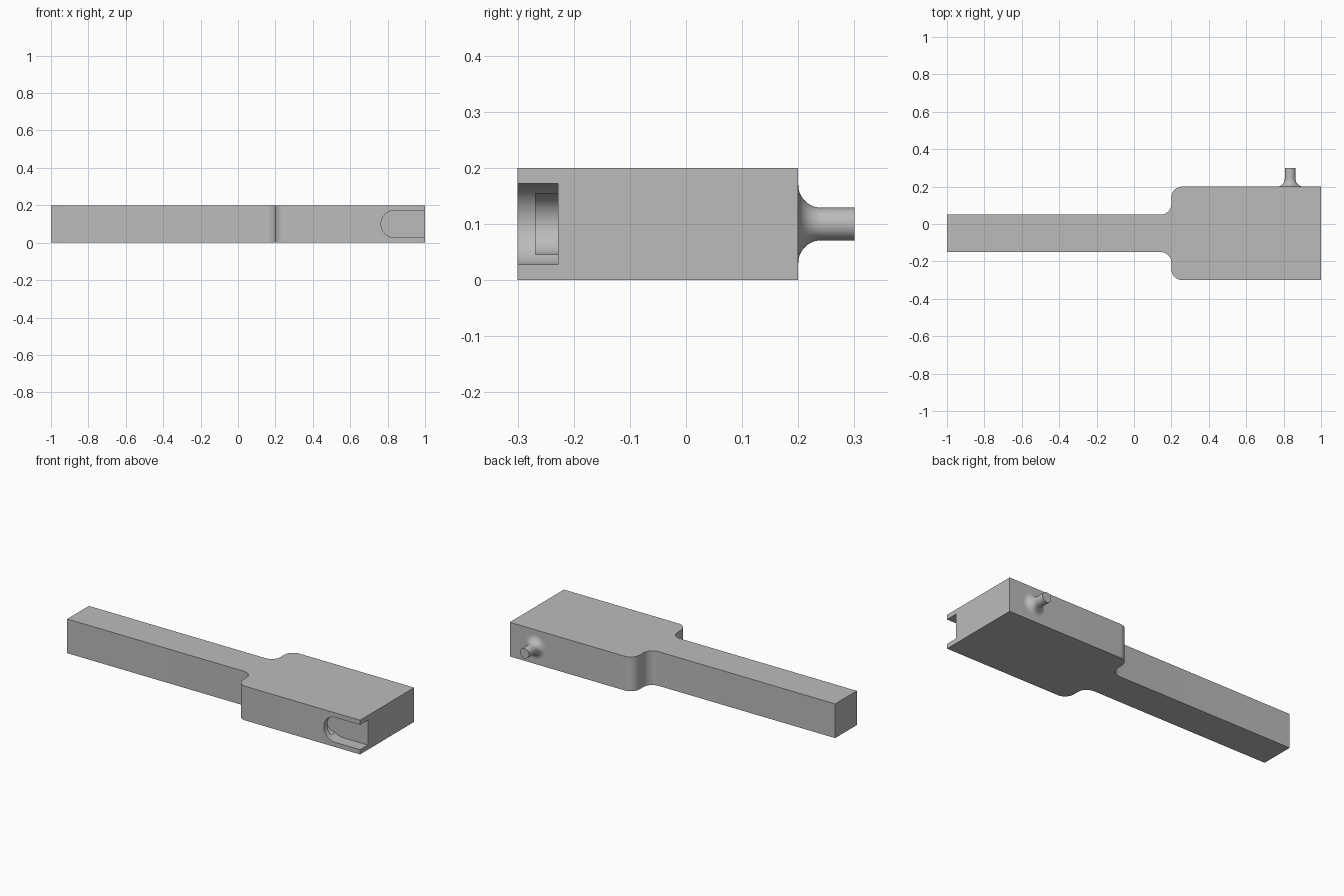
import bpy, bmesh
from math import pi, sin, cos, radians
from mathutils import Matrix

cube = bpy.data.objects.get("Cube")
if cube:
    bpy.data.objects.remove(cube, do_unlink=True)

grey = bpy.data.materials.new("plain_grey")
grey.use_nodes = True
GREY = (0.5, 0.5, 0.5, 1)
grey.diffuse_color = GREY
grey.node_tree.nodes["Principled BSDF"].inputs["Base Color"].default_value = GREY


def arc(cx, cy, r, start, end, steps=12):
    """Points along an arc, angles in degrees."""
    angles = [radians(start + (end - start) * i / steps) for i in range(steps + 1)]
    return [(cx + r * cos(a), cy + r * sin(a)) for a in angles]


def add_object(name, bm):
    bmesh.ops.recalc_face_normals(bm, faces=bm.faces)
    mesh = bpy.data.meshes.new(name)
    bm.to_mesh(mesh)
    bm.free()
    mesh.materials.append(grey)
    obj = bpy.data.objects.new(name, mesh)
    bpy.context.collection.objects.link(obj)
    return obj


def prism(name, outline, height, matrix=Matrix()):
    """Extrude a flat outline along its local z, then place it."""
    bm = bmesh.new()
    face = bm.faces.new([bm.verts.new((x, y, 0)) for x, y in outline])
    out = bmesh.ops.extrude_face_region(bm, geom=[face])["geom"]
    top = [v for v in out if isinstance(v, bmesh.types.BMVert)]
    bmesh.ops.translate(bm, verts=top, vec=(0, 0, height))
    bm.transform(matrix)
    return add_object(name, bm)


def slot_cutter(name, cx, r, end, y_back, depth):
    """Round-ended slot, cut forwards (-y) from its back wall."""
    outline = arc(cx, 0, r, 90, 270, 32) + [(end, -r), (end, r)]
    place = Matrix.Translation((0, y_back, 0.1)) @ Matrix.Rotation(pi / 2, 4, "X")
    return prism(name, outline, depth, place)


def smooth(obj):
    bpy.ops.object.select_all(action="DESELECT")
    obj.select_set(True)
    bpy.context.view_layer.objects.active = obj
    bpy.ops.object.shade_smooth_by_angle(angle=radians(30))


# Body: narrow handle blending into a wide head, mirrored about the centre line
MID, R = -0.05, 0.058
half = [(-1, 0.1)] + arc(0.2 - R, 0.1 + R, R, -90, 0)
half += arc(0.2 + R, 0.25 - R, R, 180, 90) + [(1, 0.25)]
outline = [(x, MID + y) for x, y in half] + [(x, MID - y) for x, y in reversed(half)]
body = prism("body", outline, 0.2)

# Open slot in the front of the head, with an undercut pocket at its closed end
cutters = [
    slot_cutter("slot_cutter", 0.8375, 0.0725, 1.1, -0.228, 0.2),
    slot_cutter("pocket_cutter", 0.785, 0.0545, 0.86, -0.228, 0.04),
]
for cutter in cutters:
    cutter.hide_render = True
    mod = body.modifiers.new(cutter.name, "BOOLEAN")
    mod.operation, mod.solver, mod.object = "DIFFERENCE", "EXACT", cutter
    bpy.context.view_layer.objects.active = body
    bpy.ops.object.modifier_apply(modifier=mod.name)
    bpy.data.objects.remove(cutter, do_unlink=True)
smooth(body)

# Pin on the back of the head, with a flared base
PIN, FLARE = 0.029, 0.041
profile = arc(PIN + FLARE, FLARE, FLARE, 270, 180) + [(PIN, 0.1), (0, 0.1)]
bm = bmesh.new()
verts = [bm.verts.new((r, 0, h)) for r, h in profile]
edges = [bm.edges.new(pair) for pair in zip(verts, verts[1:])]
bmesh.ops.spin(bm, geom=verts + edges, cent=(0, 0, 0), axis=(0, 0, 1),
               angle=2 * pi, steps=48, use_merge=True)
bmesh.ops.remove_doubles(bm, verts=bm.verts, dist=0.0001)
bm.transform(Matrix.Translation((0.835, 0.2, 0.1)) @ Matrix.Rotation(-pi / 2, 4, "X"))
smooth(add_object("pin", bm))
